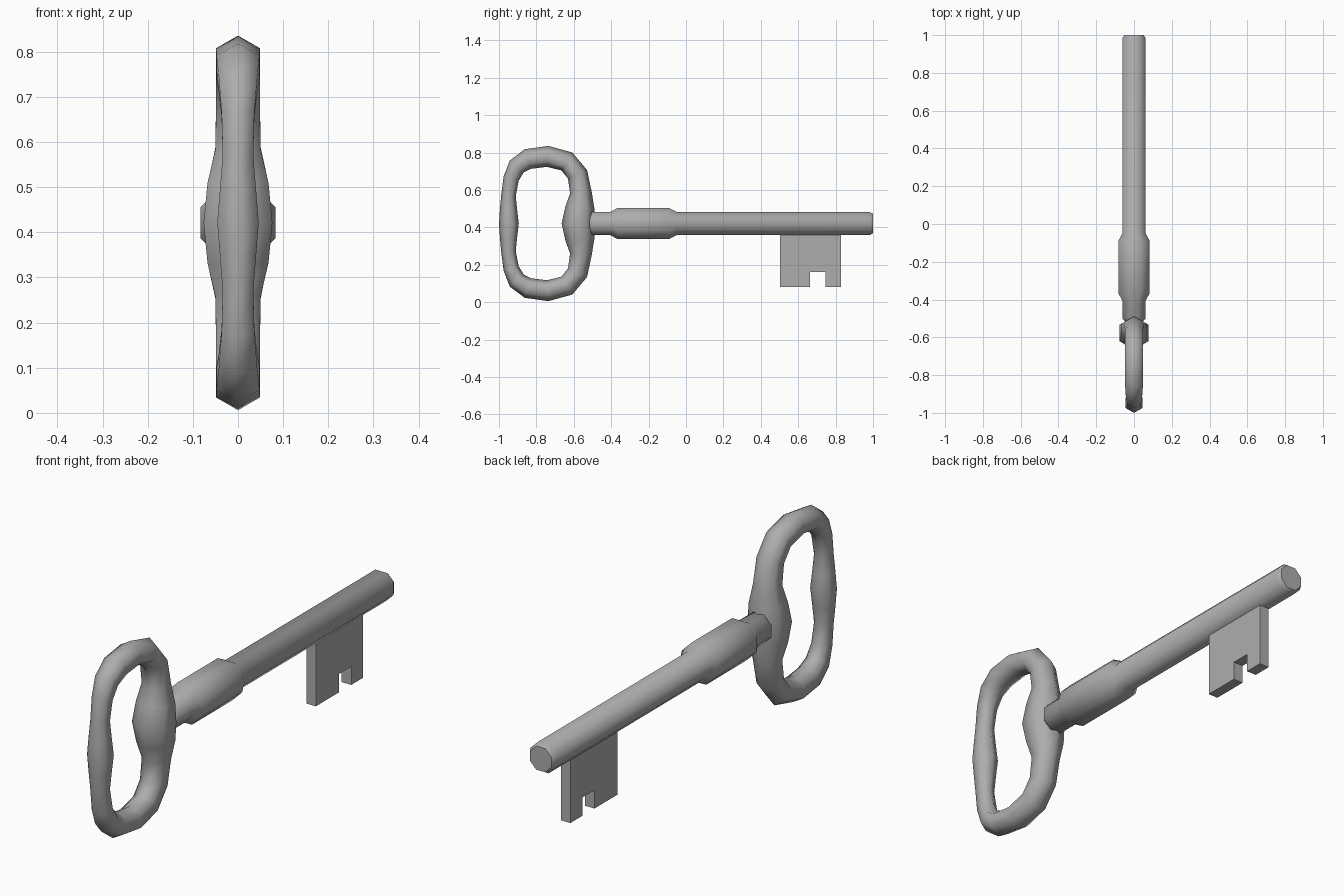
import bpy, bmesh, math
from mathutils import Vector, Matrix

cube = bpy.data.objects.get("Cube")
if cube:
    bpy.data.objects.remove(cube, do_unlink=True)

AXIS_Z = 0.421

steel = bpy.data.materials.new("grey steel")
steel.use_nodes = True
steel.diffuse_color = (0.42, 0.42, 0.42, 1)
steel.node_tree.nodes["Principled BSDF"].inputs["Base Color"].default_value = (0.42, 0.42, 0.42, 1)


def finish(name, bm, smooth_angle=None):
    bmesh.ops.recalc_face_normals(bm, faces=bm.faces)
    mesh = bpy.data.meshes.new(name)
    bm.to_mesh(mesh)
    bm.free()
    mesh.materials.append(steel)
    obj = bpy.data.objects.new(name, mesh)
    bpy.context.collection.objects.link(obj)
    if smooth_angle:
        bpy.ops.object.select_all(action='DESELECT')
        bpy.context.view_layer.objects.active = obj
        obj.select_set(True)
        bpy.ops.object.shade_smooth_by_angle(angle=math.radians(smooth_angle))
    return obj


def bridge(bm, a, b):
    n = len(a)
    for i in range(n):
        bm.faces.new((a[i], a[(i + 1) % n], b[(i + 1) % n], b[i]))


def ring(bm, center, out, side, radius, sides, turn=0.0):
    angles = [math.tau * i / sides + turn for i in range(sides)]
    return [bm.verts.new(center + radius * (math.cos(a) * out + math.sin(a) * side)) for a in angles]


# Bow: hexagonal tube of varying thickness; (y, height above axis, radius)
half = [(-0.947, 0, 0.053), (-0.949, 0.075, 0.046), (-0.949, 0.15, 0.039),
        (-0.935, 0.24, 0.042), (-0.905, 0.305, 0.049), (-0.845, 0.345, 0.055),
        (-0.74, 0.359, 0.056), (-0.637, 0.332, 0.056), (-0.58, 0.263, 0.056),
        (-0.562, 0.165, 0.058), (-0.567, 0.085, 0.078), (-0.577, 0, 0.088)]
loop = half + [(y, -h, r) for y, h, r in half[-2:0:-1]]
points = [Vector((0, y, AXIS_Z + h)) for y, h, r in loop]
bm = bmesh.new()
rings = []
for i, (y, h, r) in enumerate(loop):
    along = (points[(i + 1) % len(loop)] - points[i - 1]).normalized()
    side = Vector((1, 0, 0))
    rings.append(ring(bm, points[i], side.cross(along), side, r, 6))
for i in range(len(rings)):
    bridge(bm, rings[i - 1], rings[i])
finish("bow", bm, 80)

# Shaft with collar: octagonal turned profile; (y, radius)
profile = [(-0.522, 0.045), (-0.5, 0.067), (-0.405, 0.067), (-0.366, 0.09),
           (-0.09, 0.09), (-0.05, 0.067), (0.982, 0.067), (1.0, 0.056)]
bm = bmesh.new()
rings = [ring(bm, Vector((0, y, AXIS_Z)), Vector((1, 0, 0)), Vector((0, 0, 1)), r, 8, math.pi / 8)
         for y, r in profile]
for a, b in zip(rings, rings[1:]):
    bridge(bm, a, b)
bm.faces.new(rings[0])
bm.faces.new(rings[-1])
finish("shaft", bm, 50)

# Bit: notched plate below the shaft
outline = [(0.503, AXIS_Z), (0.503, 0.083), (0.663, 0.083), (0.663, 0.163),
           (0.747, 0.163), (0.747, 0.083), (0.829, 0.083), (0.829, AXIS_Z)]
thickness = 0.046
bm = bmesh.new()
face = bm.faces.new([bm.verts.new((-thickness / 2, y, z)) for y, z in outline])
extruded = bmesh.ops.extrude_face_region(bm, geom=[face], use_keep_orig=True)
moved = [v for v in extruded["geom"] if isinstance(v, bmesh.types.BMVert)]
bmesh.ops.translate(bm, vec=(thickness, 0, 0), verts=moved)
finish("bit", bm)
